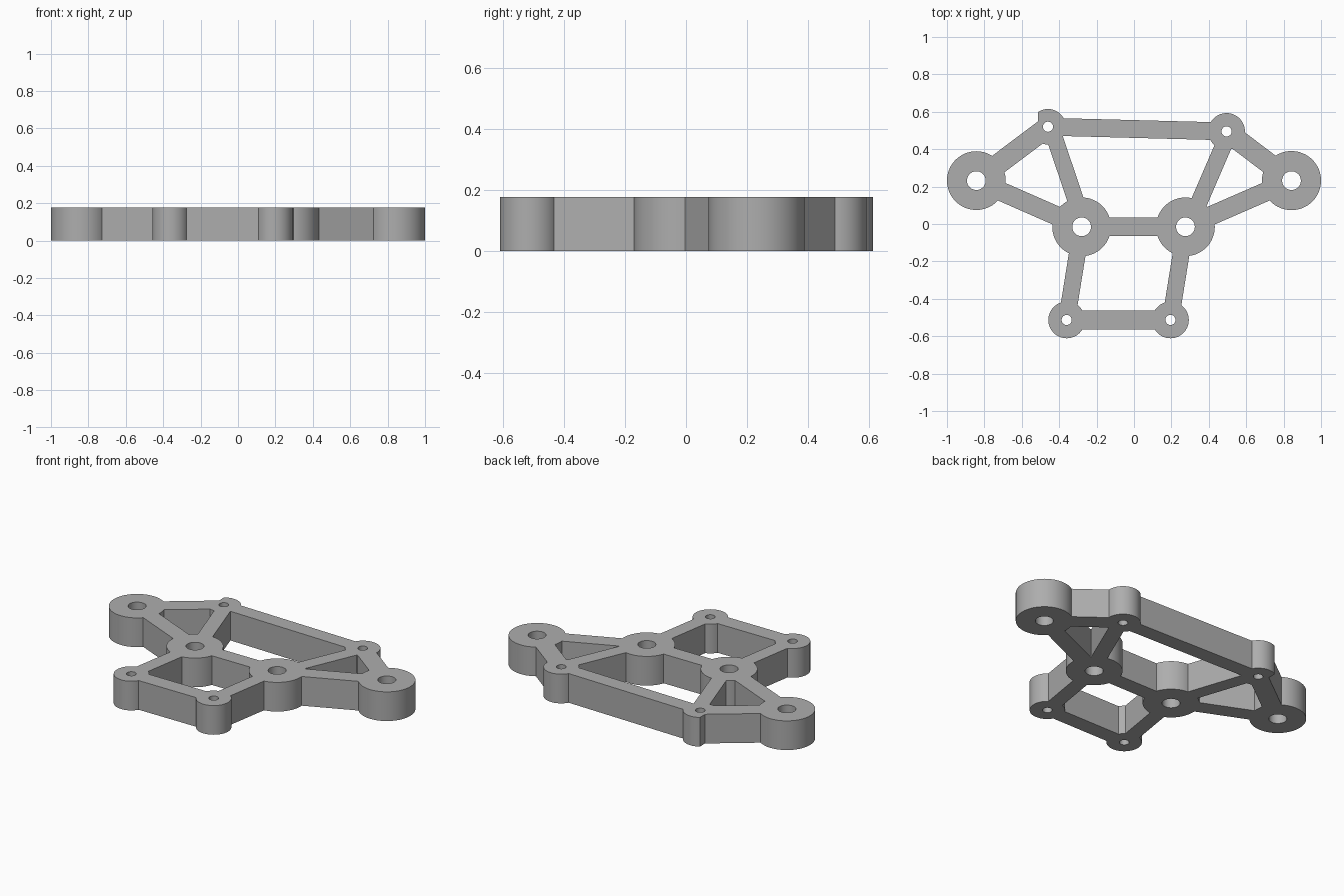
import bpy
import bmesh
from math import radians
from mathutils import Vector

if "Cube" in bpy.data.objects:
    bpy.data.objects.remove(bpy.data.objects["Cube"], do_unlink=True)

HEIGHT = 0.178

grey = bpy.data.materials.new("plain_grey")
grey.use_nodes = True
colour = (0.42, 0.42, 0.42, 1)
grey.diffuse_color = colour
grey.node_tree.nodes["Principled BSDF"].inputs["Base Color"].default_value = colour

# Boss name: centre, outer radius, hole radius
bosses = {
    "arm_right": ((-0.843, 0.232), 0.157, 0.05),
    "arm_left": ((0.842, 0.232), 0.158, 0.05),
    "hub_right": ((-0.28, -0.015), 0.157, 0.05),
    "hub_left": ((0.275, -0.015), 0.157, 0.05),
    "back_right": ((-0.46, 0.52), 0.095, 0.027),
    "back_left": ((0.495, 0.495), 0.098, 0.027),
    "front_right": ((-0.36, -0.513), 0.098, 0.027),
    "front_left": ((0.195, -0.513), 0.098, 0.027),
}

# Struts: two bosses, width, sideways shift
struts = [
    ("arm_right", "back_right", 0.11, 0),
    ("arm_left", "back_left", 0.11, 0),
    ("arm_right", "hub_right", 0.102, 0),
    ("arm_left", "hub_left", 0.102, 0),
    ("back_right", "hub_right", 0.088, 0.016),
    ("back_left", "hub_left", 0.09, 0.016),
    ("back_right", "back_left", 0.095, 0),
    ("hub_right", "hub_left", 0.1, 0),
    ("hub_right", "front_right", 0.09, 0),
    ("hub_left", "front_left", 0.09, 0),
    ("front_right", "front_left", 0.1, 0),
]


def make_object(name, bm):
    mesh = bpy.data.meshes.new(name)
    bmesh.ops.recalc_face_normals(bm, faces=bm.faces)
    bm.to_mesh(mesh)
    bm.free()
    obj = bpy.data.objects.new(name, mesh)
    bpy.context.collection.objects.link(obj)
    mesh.materials.append(grey)
    return obj


def cylinder(name, centre, radius, extra, clip_x=None):
    bm = bmesh.new()
    bmesh.ops.create_cone(bm, cap_ends=True, segments=64, radius1=radius,
                          radius2=radius, depth=HEIGHT + extra)
    bmesh.ops.translate(bm, verts=bm.verts, vec=(*centre, HEIGHT / 2))
    if clip_x is not None:
        cut = bmesh.ops.bisect_plane(bm, geom=bm.verts[:] + bm.edges[:] + bm.faces[:],
                                     plane_co=(clip_x, 0, 0), plane_no=(-1, 0, 0),
                                     clear_outer=True)
        edges = [e for e in cut["geom_cut"] if isinstance(e, bmesh.types.BMEdge)]
        bmesh.ops.holes_fill(bm, edges=edges)
    return make_object(name, bm)


def bar(name, start, end, width, shift, extra):
    a, b = Vector(start), Vector(end)
    a.x += shift
    b.x += shift
    along = (b - a).normalized()
    side = Vector((-along.y, along.x)) * width / 2
    bm = bmesh.new()
    base = [bm.verts.new((p.x, p.y, -extra / 2))
            for p in (a - side, b - side, b + side, a + side)]
    face = bm.faces.new(base)
    top = bmesh.ops.extrude_face_region(bm, geom=[face])["geom"]
    bmesh.ops.translate(bm, verts=[v for v in top if isinstance(v, bmesh.types.BMVert)],
                        vec=(0, 0, HEIGHT + extra))
    return make_object(name, bm)


def combine(target, tool, operation):
    mod = target.modifiers.new("combine", "BOOLEAN")
    mod.operation = operation
    mod.solver = "EXACT"
    mod.object = tool
    bpy.context.view_layer.objects.active = target
    bpy.ops.object.modifier_apply(modifier=mod.name)
    bpy.data.objects.remove(tool, do_unlink=True)


# Solid bosses and struts, overlong by different amounts so caps never coincide
parts = []
for name, (centre, radius, _) in bosses.items():
    clip = -0.513 if name == "back_right" else None
    parts.append(cylinder(name, centre, radius, 0.05 + 0.01 * len(parts), clip))
for a, b, width, shift in struts:
    parts.append(bar(a + "_strut", bosses[a][0], bosses[b][0], width, shift,
                     0.05 + 0.01 * len(parts)))

plate = parts[0]
plate.name = "bracket_plate"
for part in parts[1:]:
    combine(plate, part, "UNION")

# Bolt holes
for name, (centre, _, hole) in bosses.items():
    combine(plate, cylinder(name + "_hole", centre, hole, 1), "DIFFERENCE")

# Trim to a flat slab
slab = bar("slab", (-2, 0), (2, 0), 4, 0, 0)
combine(plate, slab, "INTERSECT")

bpy.ops.object.select_all(action="DESELECT")
plate.select_set(True)
bpy.context.view_layer.objects.active = plate
bpy.ops.object.shade_smooth_by_angle(angle=radians(25))
